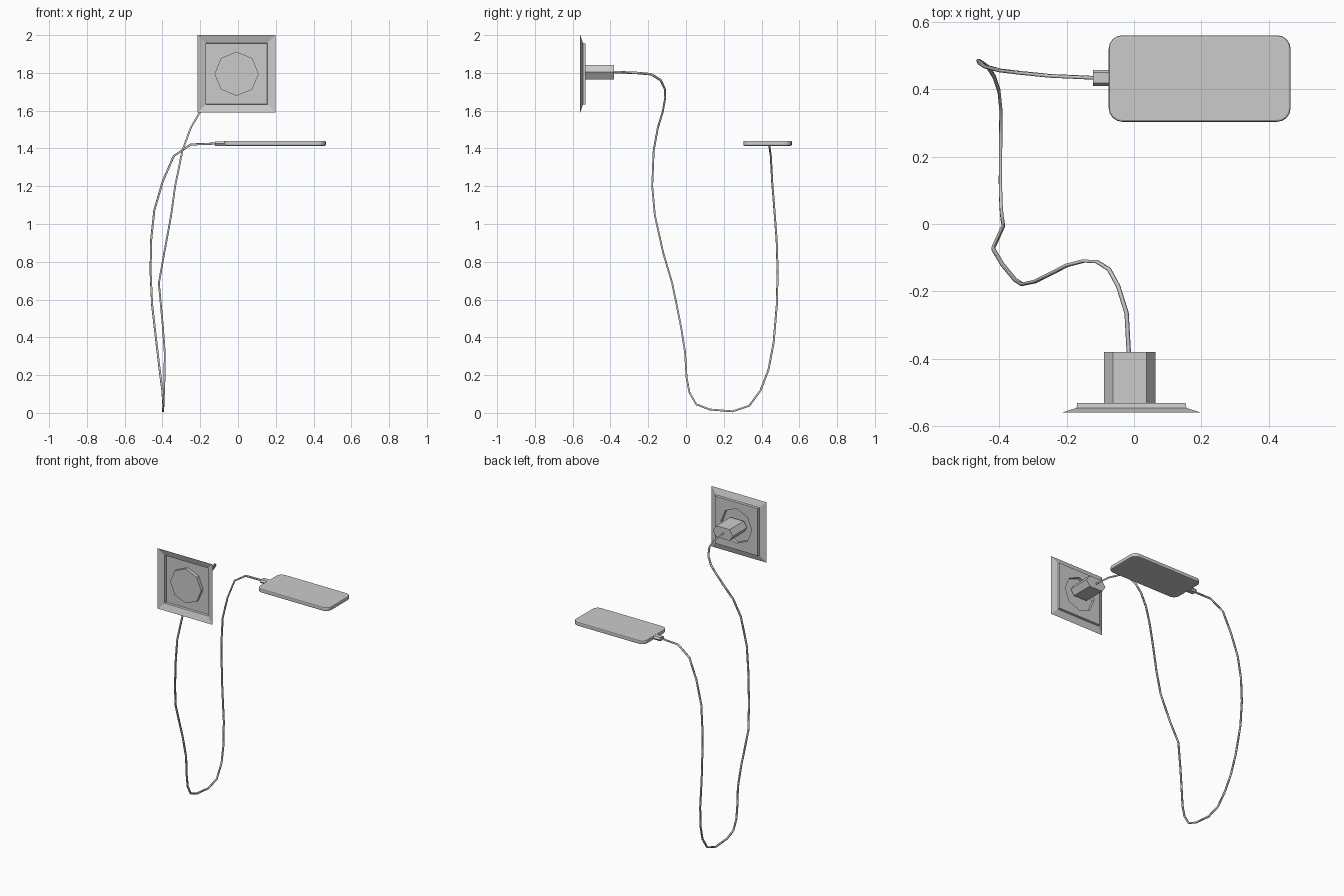
import bpy, bmesh, math
from mathutils import Vector

if "Cube" in bpy.data.objects:
    bpy.data.objects.remove(bpy.data.objects["Cube"])


def finish(bm, name, location=(0, 0, 0)):
    mesh = bpy.data.meshes.new(name)
    bm.to_mesh(mesh)
    bm.free()
    ob = bpy.data.objects.new(name, mesh)
    ob.location = location
    bpy.context.collection.objects.link(ob)
    return ob


def loft(name, rings, location, cap_start=True, cap_end=True):
    """Bridge rings of equal vertex count with quads and cap the ends."""
    bm = bmesh.new()
    loops = [[bm.verts.new(p) for p in ring] for ring in rings]
    n = len(loops[0])
    for a, b in zip(loops, loops[1:]):
        for i in range(n):
            j = (i + 1) % n
            bm.faces.new((a[i], b[i], b[j], a[j]))
    if cap_start:
        bm.faces.new(loops[0])
    if cap_end:
        bm.faces.new(loops[-1][::-1])
    if cap_start and cap_end:
        bmesh.ops.recalc_face_normals(bm, faces=bm.faces)
    return finish(bm, name, location)


def plate_ring(size, y, square):
    ring = []
    for i in range(8):
        c, s = math.cos(i * math.pi / 4), math.sin(i * math.pi / 4)
        k = size / max(abs(c), abs(s)) if square else size
        ring.append((c * k, y, s * k))
    return ring


def flat_plug(name, length, location, turn=0):
    """Flat six-sided plug body starting at the origin and running along +y."""
    w, t, h = length * 0.5, length * 0.33, length * 0.25
    outline = [(w, 0), (t, h), (-t, h), (-w, 0), (-t, -h), (t, -h)]
    ob = loft(name, [[(x, y, z) for x, z in outline] for y in (0, length)], location)
    ob.rotation_euler.z = turn
    return ob


# Wall socket: open-backed sloped frame, raised panel, octagonal well
loft("wall_socket", [
    plate_ring(0.206, -0.56, True),
    plate_ring(0.163, -0.546, True),
    plate_ring(0.161, -0.531, True),
    plate_ring(0.117, -0.531, False),
    plate_ring(0.117, -0.553, False),
], (-0.0075, 0, 1.795), cap_start=False)

# Wall plug and the small matching connector at the phone
flat_plug("wall_plug", 0.152, (-0.0125, -0.532, 1.804))
flat_plug("phone_connector", 0.048, (-0.074, 0.434, 1.426), math.pi / 2)

# Phone: slab with rounded corners and softened rims
bm = bmesh.new()
bmesh.ops.create_cube(bm, size=1)
bmesh.ops.scale(bm, vec=Vector((0.54, 0.257, 0.026)), verts=bm.verts)
upright = [e for e in bm.edges if abs(e.verts[0].co.z - e.verts[1].co.z) > 0.01]
bmesh.ops.bevel(bm, geom=upright, offset=0.04, segments=4, profile=0.5, affect='EDGES')
rims = [e for e in bm.edges if len(e.link_faces) == 2 and e.calc_face_angle() > 1.2]
bmesh.ops.bevel(bm, geom=rims, offset=0.006, segments=2, profile=0.5, affect='EDGES')
finish(bm, "phone", (0.195, 0.432, 1.427))

# Cable hanging from the plug, touching the ground and rising to the phone
path = [
    (-0.015, -0.39, 1.805), (-0.022, -0.265, 1.80), (-0.047, -0.185, 1.793),
    (-0.074, -0.135, 1.762), (-0.11, -0.112, 1.715), (-0.15, -0.11, 1.668),
    (-0.20, -0.123, 1.595), (-0.25, -0.149, 1.51), (-0.294, -0.171, 1.39),
    (-0.333, -0.179, 1.20), (-0.354, -0.165, 1.046), (-0.391, -0.12, 0.845),
    (-0.419, -0.073, 0.686), (-0.398, -0.027, 0.46), (-0.388, -0.005, 0.32),
    (-0.389, 0.003, 0.188), (-0.392, 0.018, 0.108), (-0.395, 0.055, 0.045),
    (-0.397, 0.125, 0.018), (-0.396, 0.246, 0.008), (-0.395, 0.335, 0.038),
    (-0.401, 0.395, 0.12), (-0.415, 0.437, 0.23), (-0.432, 0.464, 0.373),
    (-0.455, 0.481, 0.575), (-0.463, 0.485, 0.75), (-0.46, 0.48, 0.914),
    (-0.443, 0.468, 1.073), (-0.398, 0.456, 1.227), (-0.34, 0.449, 1.36),
    (-0.25, 0.44, 1.421), (-0.115, 0.434, 1.426),
]
curve = bpy.data.curves.new("cable", 'CURVE')
curve.dimensions = '3D'
curve.bevel_depth = 0.0065
curve.bevel_resolution = 0
spline = curve.splines.new('POLY')
spline.points.add(len(path) - 1)
for point, co in zip(spline.points, path):
    point.co = (*co, 1)
bpy.context.collection.objects.link(bpy.data.objects.new("cable", curve))
